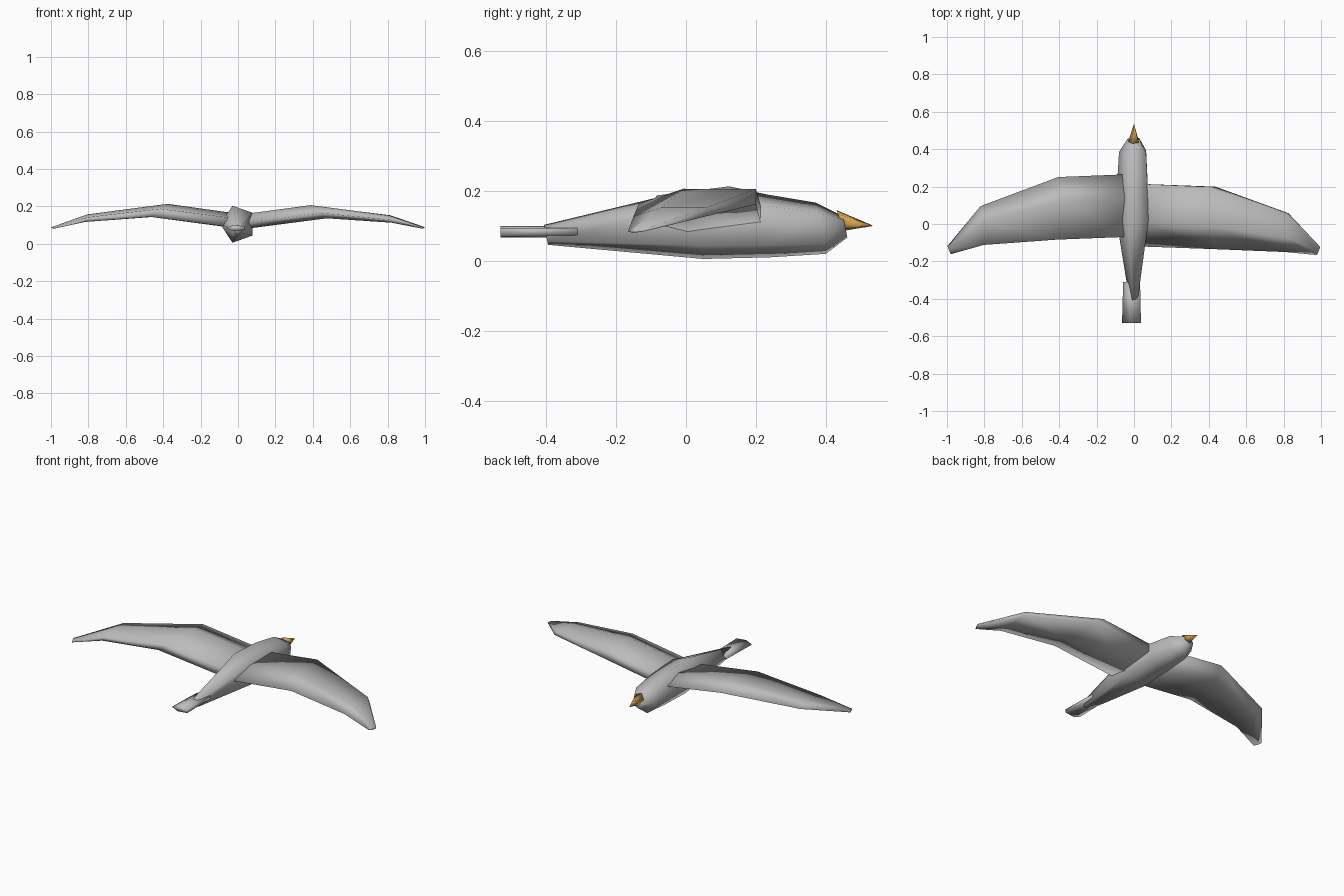
import bpy, math
from mathutils import Vector

cube = bpy.data.objects.get("Cube")
if cube:
    bpy.data.objects.remove(cube, do_unlink=True)


def material(name, rgb):
    m = bpy.data.materials.new(name)
    m.use_nodes = True
    m.diffuse_color = (*rgb, 1)
    m.node_tree.nodes["Principled BSDF"].inputs["Base Color"].default_value = (*rgb, 1)
    return m


GREY = material("feather_grey", (0.5, 0.5, 0.51))
ORANGE = material("beak_orange", (0.65, 0.36, 0.08))

# Five-sided cross-section: one single point at -u, a flat pair at +u
RING = [(math.cos(math.radians(a)), math.sin(math.radians(a))) for a in (36, 108, 180, 252, 324)]


def loft(name, sections, mat):
    """Skin a list of (centre, u axis, v axis) pentagon sections and cap both ends."""
    verts = [Vector(c) + Vector(u) * p + Vector(v) * q for c, u, v in sections for p, q in RING]
    n = len(RING)
    faces = [(k * n + i, k * n + (i + 1) % n, (k + 1) * n + (i + 1) % n, (k + 1) * n + i)
             for k in range(len(sections) - 1) for i in range(n)]
    last = (len(sections) - 1) * n
    faces += [tuple(reversed(range(n))), tuple(range(last, last + n))]
    mesh = bpy.data.meshes.new(name)
    mesh.from_pydata(verts, [], faces)
    mesh.materials.append(mat)
    obj = bpy.data.objects.new(name, mesh)
    bpy.context.collection.objects.link(obj)
    # Consistent outward normals, smooth shading
    import bmesh
    bm = bmesh.new()
    bm.from_mesh(mesh)
    bmesh.ops.recalc_face_normals(bm, faces=bm.faces)
    for f in bm.faces:
        f.smooth = True
    bm.to_mesh(mesh)
    bm.free()
    return obj


# Body: (y, centre z, half width, half height)
body = [(-0.40, 0.075, 0.025, 0.03), (0.03, 0.105, 0.095, 0.104),
        (0.22, 0.103, 0.09, 0.097), (0.385, 0.094, 0.08, 0.077), (0.455, 0.098, 0.035, 0.032)]
loft("body", [((0, y, z), (w, 0, 0), (0, -0.2 * h, h)) for y, z, w, h in body], GREY)

# Tail: flat slab above the rear of the body
loft("tail", [((-0.008, y, 0.084), (w, 0, 0), (0, 0, 0.017))
              for y, w in ((-0.53, 0.056), (-0.31, 0.05))], GREY)

# Beak: cone that dips slightly forward
loft("beak", [((0, 0.44, 0.116), (0.031, 0, 0), (0, -0.01, 0.031)),
              ((0, 0.533, 0.101), (0.001, 0, 0), (0, 0, 0.001))], ORANGE)

# Wings: (x, centre y, centre z, half chord, half thickness, x lean of chord, x lean of thickness)
wing = [(0.03, 0.065, 0.122, 0.185, 0.042, 0.0, 0.0),
        (0.425, 0.05, 0.175, 0.185, 0.037, -0.02, -0.045),
        (0.815, -0.035, 0.135, 0.115, 0.021, 0.005, -0.01),
        (0.988, -0.142, 0.086, 0.024, 0.005, 0.01, 0.0)]
for name, side in (("left_wing", 1), ("right_wing", -1)):
    sections = []
    for x, y, z, chord, thick, lean_c, lean_t in wing:
        # The cross-section is turned end for end on the right wing
        shift = 0.016 if side < 0 and x < 0.9 else 0
        tilt = 0.06 * chord
        sections.append(((side * x, y + shift, z),
                         (lean_c, side * chord, side * tilt),
                         (side * lean_t, 0, thick)))
    loft(name, sections, GREY)
